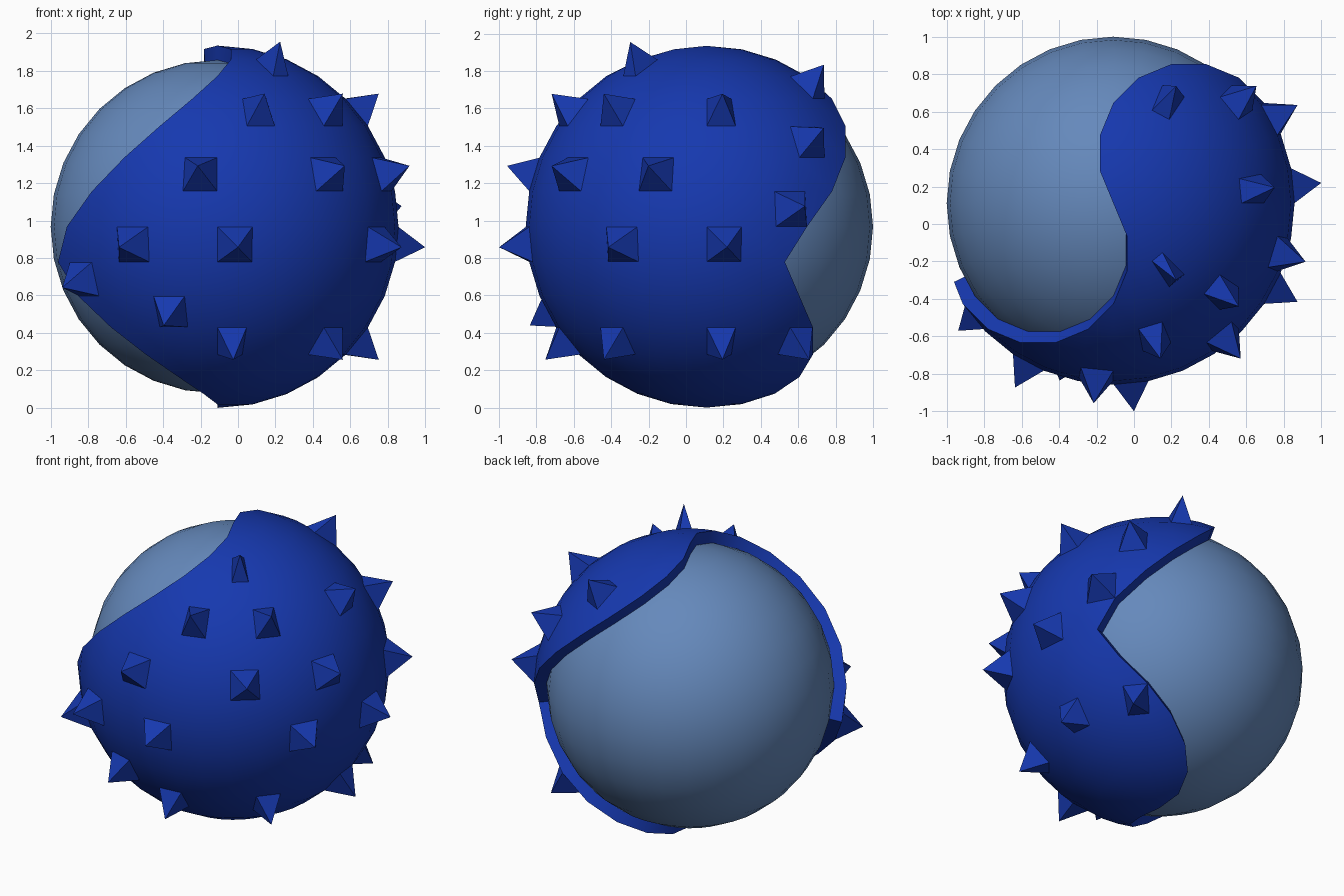
import bpy, bmesh, math
from mathutils import Vector

if "Cube" in bpy.data.objects:
    bpy.data.objects.remove(bpy.data.objects["Cube"])

CENTRE = Vector((-0.11, 0.11, 0.967))
R_OUT, R_CORE, R_TIP = 0.967, 0.89, 1.12
STEP = math.pi / 16          # both spheres use 32 segments and 16 rings


def material(name, rgb):
    m = bpy.data.materials.new(name)
    m.diffuse_color = (*rgb, 1)
    m.use_nodes = True
    m.node_tree.nodes["Principled BSDF"].inputs["Base Color"].default_value = m.diffuse_color
    return m


def point(k, i, r):
    """Point on ring k (0 = top pole) at segment i."""
    s = math.sin(k * STEP)
    return CENTRE + r * Vector((s * math.cos(i * STEP), s * math.sin(i * STEP), math.cos(k * STEP)))


def start(k):
    """Segment at which the winding edge of the shell starts on ring k."""
    return -5 - k if k <= 9 else k - 23


def finish(name, bm, mat, smooth):
    bmesh.ops.remove_doubles(bm, verts=bm.verts, dist=0.0005)
    bmesh.ops.recalc_face_normals(bm, faces=bm.faces)
    me = bpy.data.meshes.new(name)
    bm.to_mesh(me)
    bm.free()
    ob = bpy.data.objects.new(name, me)
    bpy.context.collection.objects.link(ob)
    me.materials.append(mat)
    if smooth:
        bpy.ops.object.select_all(action='DESELECT')
        ob.select_set(True)
        bpy.context.view_layer.objects.active = ob
        bpy.ops.object.shade_smooth_by_angle(angle=math.radians(35))
    return ob


light = material("light_blue", (0.13, 0.25, 0.50))
dark = material("deep_blue", (0.008, 0.04, 0.43))

# inner sphere
bpy.ops.mesh.primitive_uv_sphere_add(segments=32, ring_count=16, radius=R_CORE, location=CENTRE)
core = bpy.context.object
core.name = "inner_sphere"
core.data.materials.append(light)
bpy.ops.object.shade_smooth()

# half shell with winding edge
bm = bmesh.new()
cache = {}


def vert(k, i, r):
    key = (0 if k in (0, 16) else i, k, r)
    if key not in cache:
        a = i
        if k == 9 and i in (start(9), start(9) + 16):
            a += 0.33            # blunted corner of the edge
        cache[key] = bm.verts.new(point(k, a, r))
    return cache[key]


def face(*corners):
    vs = list(dict.fromkeys(vert(*c) for c in corners))
    if len(vs) > 2:
        bm.faces.new(vs)


R_IN = R_CORE - 0.004
for k in range(16):
    a = start(k) if k else start(1)
    b = start(k + 1) if k < 15 else start(15)
    for r in (R_OUT, R_IN):
        for i in range(max(a, b), min(a, b) + 16):
            face((k, i, r), (k + 1, i, r), (k + 1, i + 1, r), (k, i + 1, r))
        # diagonal half cells along both edges
        if a > b:
            face((k, a, r), (k + 1, b, r), (k + 1, a, r))
            face((k, b + 16, r), (k + 1, b + 16, r), (k, a + 16, r))
        elif b > a:
            face((k, a, r), (k + 1, b, r), (k, b, r))
            face((k, a + 16, r), (k + 1, a + 16, r), (k + 1, b + 16, r))
    # rim
    for o in (0, 16):
        face((k, a + o, R_OUT), (k + 1, b + o, R_OUT), (k + 1, b + o, R_IN), (k, a + o, R_IN))
finish("outer_shell", bm, dark, True)

# pyramid spikes, each standing on one cell: ring -> segments
spikes = {2: [-5], 3: [5], 4: [-7, -4, 0], 5: [3], 6: [-9, -5, -2], 7: [2],
          8: [-11, -8, -3, 0], 9: [-13], 10: [-10], 11: [-8, -4, 0, 3]}
bm = bmesh.new()
for k, segments in spikes.items():
    for i in segments:
        base = [bm.verts.new(point(k + dk, i + di, R_OUT - 0.002))
                for dk, di in ((0, 0), (1, 0), (1, 1), (0, 1))]
        tip = bm.verts.new(point(k + 0.5, i + 0.5, R_TIP))
        bm.faces.new(base)
        for n in range(4):
            bm.faces.new((base[n], base[(n + 1) % 4], tip))
finish("spikes", bm, dark, False)
